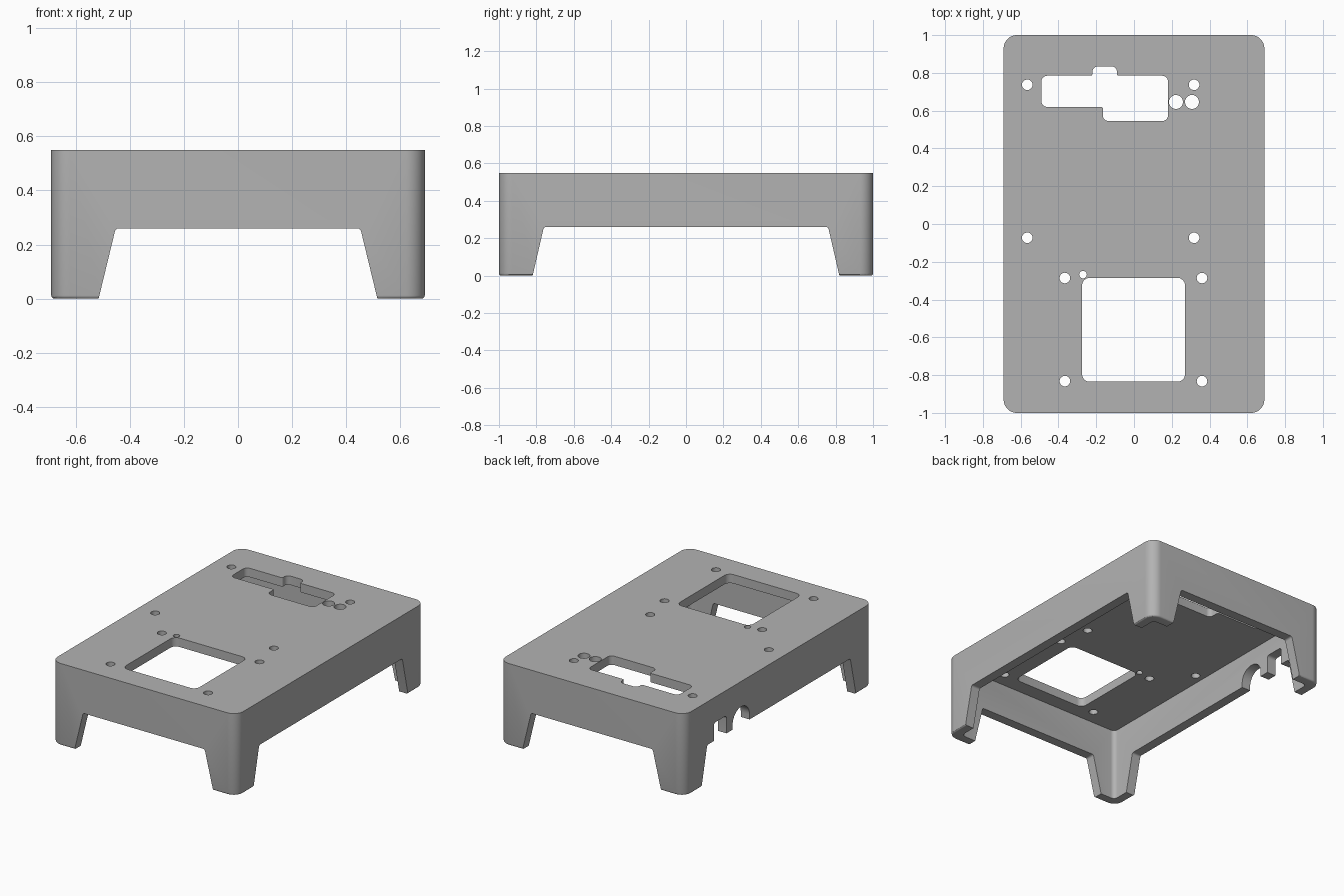
import bpy, bmesh, math
from mathutils import Vector, Matrix

if "Cube" in bpy.data.objects:
    bpy.data.objects.remove(bpy.data.objects["Cube"], do_unlink=True)

W, L, H = 0.69, 1.0, 0.55        # half width, half length, height
WALL, PLATE, SKIRT = 0.065, 0.06, 0.26

grey = bpy.data.materials.new("matte grey")
grey.use_nodes = True
colour = (0.45, 0.45, 0.45, 1)
grey.diffuse_color = colour
grey.node_tree.nodes["Principled BSDF"].inputs["Base Color"].default_value = colour


def rounded(points, radius, steps=6):
    """Replace each corner of a polygon with an arc; radius may be a list."""
    out, n = [], len(points)
    for i, p in enumerate(points):
        r = radius[i] if isinstance(radius, list) else radius
        p = Vector(p)
        if r == 0:
            out.append(p)
            continue
        a = (Vector(points[i - 1]) - p).normalized()
        b = (Vector(points[(i + 1) % n]) - p).normalized()
        half = a.angle(b) / 2
        centre = p + (a + b).normalized() * (r / math.sin(half))
        start = p + a * (r / math.tan(half)) - centre
        end = p + b * (r / math.tan(half)) - centre
        sweep = start.angle_signed(end)
        out += [centre + Matrix.Rotation(-sweep * k / steps, 2) @ start
                for k in range(steps + 1)]
    return out


def rect(x0, y0, x1, y1):
    return [(x0, y0), (x1, y0), (x1, y1), (x0, y1)]


def circle(x, y, r, n=32):
    return [(x + r * math.cos(math.tau * k / n), y + r * math.sin(math.tau * k / n))
            for k in range(n)]


def prism(name, profile, lo, hi, axis="z", edge=0):
    """Extrude a profile along an axis, optionally rounding the low rim."""
    place = {"z": lambda u, v, w: (u, v, w),
             "x": lambda u, v, w: (w, u, v),
             "y": lambda u, v, w: (u, w, v)}[axis]
    bm = bmesh.new()
    rings = [[bm.verts.new(place(p[0], p[1], w)) for p in profile] for w in (lo, hi)]
    n = len(profile)
    base = bm.faces.new(rings[0])
    bm.faces.new(rings[1])
    for i in range(n):
        j = (i + 1) % n
        bm.faces.new((rings[0][i], rings[0][j], rings[1][j], rings[1][i]))
    bmesh.ops.recalc_face_normals(bm, faces=bm.faces)
    if edge:
        bmesh.ops.bevel(bm, geom=list(base.edges), offset=edge, segments=3,
                        profile=0.5, affect="EDGES")
    mesh = bpy.data.meshes.new(name)
    bm.to_mesh(mesh)
    bm.free()
    obj = bpy.data.objects.new(name, mesh)
    bpy.context.collection.objects.link(obj)
    mesh.materials.append(grey)
    return obj


# Outer block, to be hollowed into a shell on four legs
body = prism("enclosure_shell", rounded(rect(-W, -L, W, L), 0.07, 12), 0, H, edge=0.012)
cutters = []


def cut(*args):
    cutters.append(prism(*args))


# Hollow underside
cut("cavity_cutter", rounded(rect(WALL - W, WALL - L, W - WALL, L - WALL), 0.03),
    -0.1, H - PLATE)


# Tapered openings that leave the four legs
def leg_gap(bottom, top):
    slope = (bottom - top) / SKIRT
    b = bottom + slope * 0.1
    return rounded([(-b, -0.1), (b, -0.1), (top, SKIRT), (-top, SKIRT)],
                   [0, 0, 0.015, 0.015])


cut("front_back_gap_cutter", leg_gap(0.515, 0.452), -1.2, 1.2, "y")
cut("side_gap_cutter", leg_gap(0.82, 0.76), -1, 1, "x")

# Cable ports in the right wall: an arch and a slot
cut("arch_port_cutter", rounded(rect(0.31, 0.2, 0.49, 0.38), [0, 0, 0.088, 0.088], 10),
    -0.8, -0.55, "x")
cut("slot_port_cutter", rounded(rect(0.555, 0.2, 0.69, 0.38), [0, 0, 0.02, 0.02]),
    -0.8, -0.55, "x")

# Display window and stepped connector opening in the top
cut("window_cutter", rounded(rect(-0.275, -0.835, 0.27, -0.285), 0.04), 0.4, 0.7)
connector = [(-0.49, 0.62), (-0.165, 0.62), (-0.165, 0.545), (0.18, 0.545),
             (0.18, 0.785), (-0.09, 0.785), (-0.09, 0.835), (-0.22, 0.835),
             (-0.22, 0.785), (-0.49, 0.785)]
cut("connector_cutter",
    rounded(connector, [0.03, 0.01, 0.03, 0.03, 0.03, 0.01, 0.03, 0.03, 0.01, 0.03]),
    0.4, 0.7)

# Screw holes, pilot hole and lamp holes
holes = [(x, y, 0.028) for x in (-0.565, 0.318) for y in (0.737, -0.073)]
holes += [(x, y, 0.028) for x in (-0.366, 0.36) for y in (-0.286, -0.832)]
holes += [(-0.27, -0.268, 0.02), (0.222, 0.646, 0.037), (0.307, 0.646, 0.037)]
for x, y, r in holes:
    cut("hole_cutter", circle(x, y, r), 0.4, 0.7)

# Apply every cut, then discard the cutters
bpy.context.view_layer.objects.active = body
body.select_set(True)
for c in cutters:
    mod = body.modifiers.new(c.name, "BOOLEAN")
    mod.operation, mod.solver, mod.object = "DIFFERENCE", "EXACT", c
    bpy.ops.object.modifier_apply(modifier=mod.name)
for c in cutters:
    bpy.data.objects.remove(c, do_unlink=True)

bpy.ops.object.select_all(action="DESELECT")
body.select_set(True)
bpy.ops.object.shade_smooth_by_angle(angle=math.radians(30))
